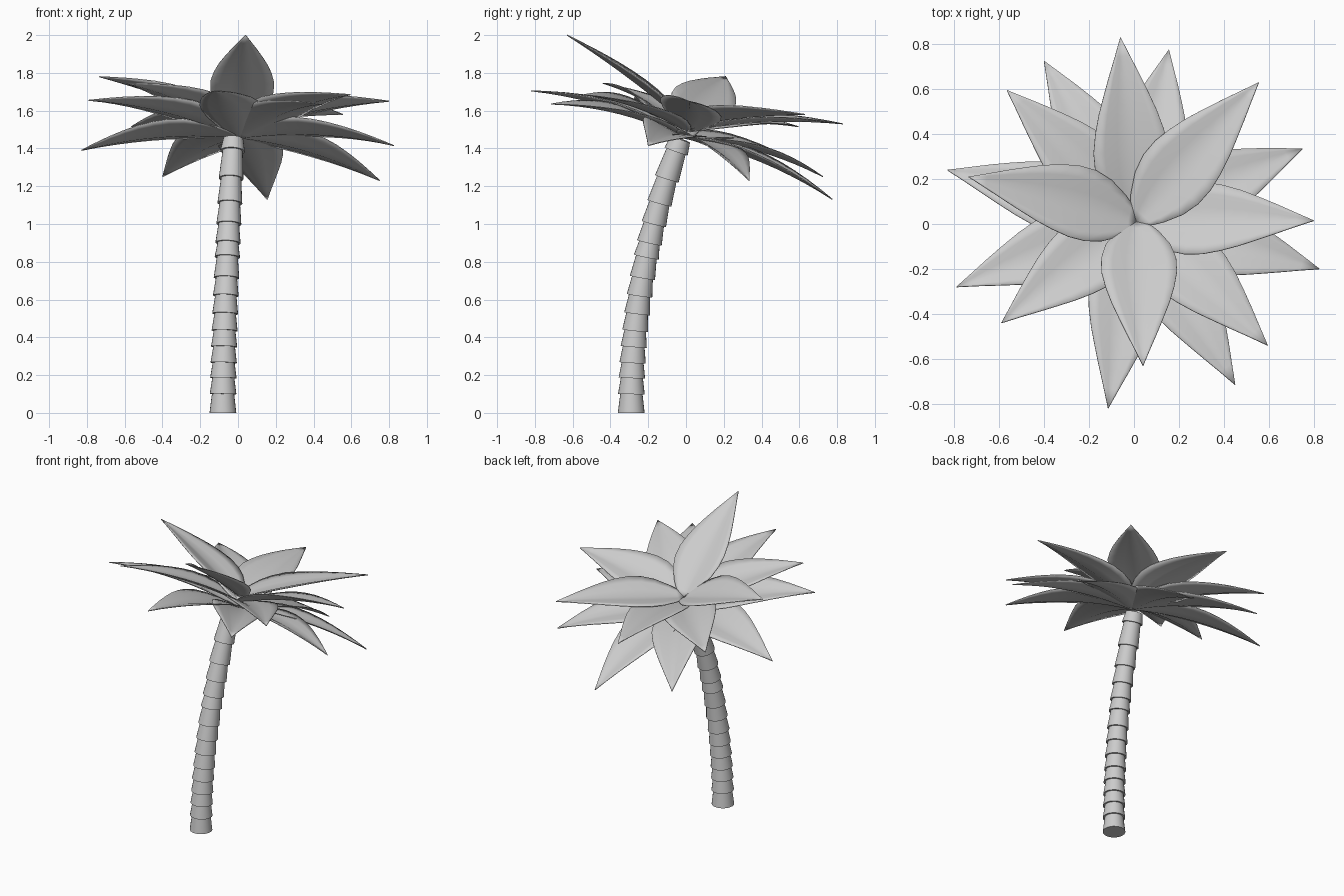
import bpy, bmesh, math
from mathutils import Vector

if "Cube" in bpy.data.objects:
    bpy.data.objects.remove(bpy.data.objects["Cube"])


def finish(bm, name, angle):
    bmesh.ops.recalc_face_normals(bm, faces=bm.faces)
    mesh = bpy.data.meshes.new(name)
    bm.to_mesh(mesh)
    bm.free()
    ob = bpy.data.objects.new(name, mesh)
    bpy.context.collection.objects.link(ob)
    bpy.ops.object.select_all(action='DESELECT')
    ob.select_set(True)
    bpy.context.view_layer.objects.active = ob
    bpy.ops.object.shade_smooth_by_angle(angle=math.radians(angle))
    return ob


# Leaning centre line of the trunk
def centre(z):
    return Vector((-0.08 + 0.055 * (z / 1.45) ** 1.5, -0.29 + 0.12 * z ** 2.1, z))


# Trunk: stacked collars, each wider at its foot than at its top
def trunk():
    feet = [0, .10, .185, .265, .35, .435, .525, .62, .715, .825, .90, 1.0, 1.11, 1.24, 1.385, 1.45]
    sides = 24
    bm = bmesh.new()
    rings = []
    for i, (z0, z1) in enumerate(zip(feet, feet[1:])):
        foot = 0.071 - 0.006 * i / 14
        for z, r in ((z0, foot), (z1, foot - 0.012)):
            c = centre(z)
            axis = (centre(z + 0.02) - centre(max(z - 0.02, 0))).normalized() if z else Vector((0, 0, 1))
            u = Vector((1, 0, 0))
            v = axis.cross(u).normalized()
            u = v.cross(axis)
            rings.append([bm.verts.new(c + r * (u * math.cos(a) + v * math.sin(a)))
                          for a in (math.tau * k / sides for k in range(sides))])
    for lo, hi in zip(rings, rings[1:]):
        for k in range(sides):
            n = (k + 1) % sides
            bm.faces.new((lo[k], lo[n], hi[n], hi[k]))
    bm.faces.new(rings[0])
    bm.faces.new(rings[-1])
    finish(bm, "trunk", 35)


# Pointed leaf outline: position along the leaf, half width
OUTLINE = [(0, .025), (.05, .07), (.1, .10), (.2, .145), (.3, .167), (.4, .168), (.5, .153),
           (.6, .13), (.7, .10), (.8, .068), (.9, .034), (1, .001)]
CROWN_AXIS = Vector((0.04, 0.30, 0.95)).normalized()


# Leaf: gently arched blade, edges cupped up from a central crease
def leaf(name, tip, base_z, bow):
    tip = Vector(tip)
    base = Vector((0.01, -0.03 + 0.33 * (base_z - 1.40), base_z))
    d = (tip - base).normalized()
    side = CROWN_AXIS.cross(d).normalized()
    up = d.cross(side).normalized()
    bm = bmesh.new()
    rows = []
    for t, w in OUTLINE:
        mid = base.lerp(tip, t) + up * bow * 4 * t * (1 - t)
        rows.append([bm.verts.new(mid + side * w * s + up * w * 0.24 * abs(s) ** 0.9)
                     for s in (-1, -.7, -.35, 0, .35, .7, 1)])
    for a, b in zip(rows, rows[1:]):
        for k in range(6):
            bm.faces.new((a[k], a[k + 1], b[k + 1], b[k]))
    ob = finish(bm, name, 50)
    mod = ob.modifiers.new("thickness", 'SOLIDIFY')
    mod.thickness = 0.005
    mod.offset = 0


trunk()

# Crown tiers: height of leaf roots, arch, leaf tips
TIERS = {
    "upper": (1.52, 0.015, [(.04, -.63, 2.0), (-.735, .21, 1.78), (.555, .63, 1.58)]),
    "middle": (1.49, 0.03, [(.80, .015, 1.65), (.595, -.54, 1.685), (-.59, -.44, 1.745),
                            (-.06, .83, 1.53), (-.565, .595, 1.515)]),
    "lower": (1.455, 0.04, [(.155, .775, 1.13), (.75, .335, 1.23), (.825, -.20, 1.415),
                            (.45, -.715, 1.635), (-.115, -.82, 1.705), (-.79, -.28, 1.655),
                            (-.83, .24, 1.39), (-.40, .725, 1.25)]),
}
for tier, (z, bow, tips) in TIERS.items():
    for i, tip in enumerate(tips):
        leaf(f"{tier}_leaf_{i + 1}", tip, z, bow)
